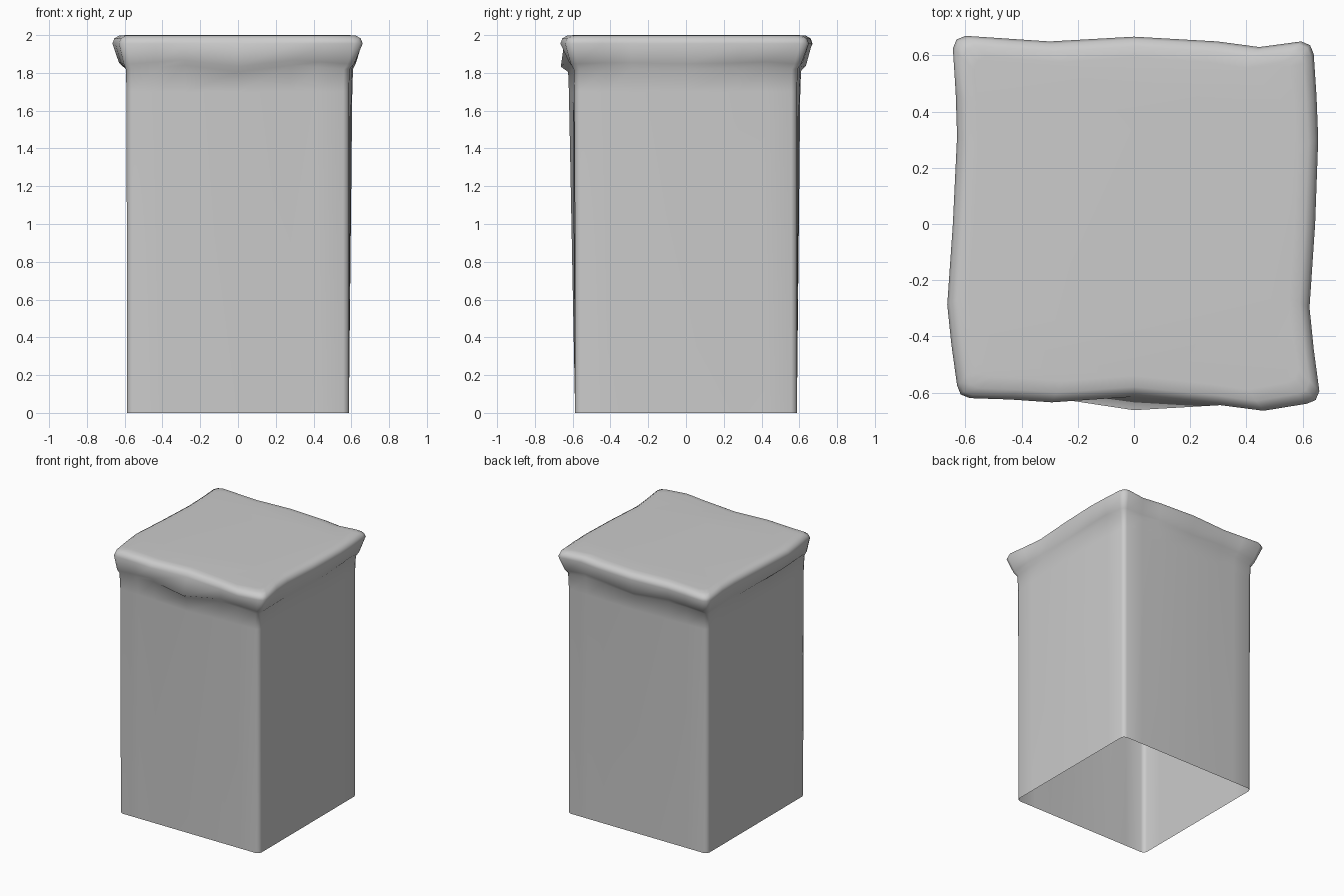
import bpy, bmesh
from mathutils import Vector

if "Cube" in bpy.data.objects:
    bpy.data.objects.remove(bpy.data.objects["Cube"])

# Per side, counter-clockwise from the front: worn outlines at seven stations
STATIONS = (-1, -0.75, -0.5, 0, 0.5, 0.75, 1)
NORMALS = [Vector((0, -1, 0)), Vector((1, 0, 0)), Vector((0, 1, 0)), Vector((-1, 0, 0))]
RIM = [(.62, .625, .635, .615, .645, .665, .64),
       (.66, .64, .625, .645, .656, .65, .64),
       (.65, .63, .65, .667, .65, .66, .67),
       (.645, .635, .63, .645, .665, .65, .63)]
LIP = [(.61, .61, .62, .663, .62, .62, .61),
       (.615, .62, .615, .62, .625, .62, .61),
       (.61, .60, .62, .635, .62, .625, .62),
       (.61, .605, .605, .62, .63, .62, .605)]
LIP_Z = [(1.82, 1.83, 1.84, 1.805, 1.84, 1.83, 1.82),
         (1.82, 1.825, 1.825, 1.82, 1.825, 1.83, 1.82),
         (1.82, 1.83, 1.83, 1.81, 1.835, 1.83, 1.82),
         (1.82, 1.82, 1.83, 1.82, 1.825, 1.825, 1.82)]
NECK = [(.59, .595, .60, .62, .60, .595, .59),
        (.587, .592, .60, .605, .60, .592, .587),
        (.587, .592, .60, .605, .60, .592, .587),
        (.59, .59, .59, .59, .59, .59, .59)]
BASE = [(.587,) * 7] * 4


def ring(bm, table, z, radius, inset=0.0):
    """Closed loop of vertices round a wavy square with rounded corners."""
    verts = []
    for s, n in enumerate(NORMALS):
        d = Vector((-n.y, n.x, 0))
        before, after = table[s - 1][-1] - inset, table[(s + 1) % 4][0] - inset
        for i, t in enumerate(STATIONS):
            reach = (before if t < 0 else after) - radius
            height = z[s][i] if isinstance(z, list) else z
            verts.append(bm.verts.new(n * (table[s][i] - inset) + d * t * reach
                                      + Vector((0, 0, height))))
        # middle of the rounded corner
        corner = n * (table[s][-1] - inset - 0.29 * radius) + d * (after - 0.29 * radius)
        verts.append(bm.verts.new(corner + Vector((0, 0, height))))
    return verts


bm = bmesh.new()
lip_low = [[z + 0.028 for z in row] for row in LIP_Z]

# Open-bottomed shaft, flared lip, rounded rim and flat top
rings = [ring(bm, BASE, 0, .03),
         ring(bm, NECK, 1.70, .03),
         ring(bm, NECK, LIP_Z, .03, -.004),
         ring(bm, LIP, lip_low, .035),
         ring(bm, RIM, 1.955, .045),
         ring(bm, RIM, 1.982, .045, .010),
         ring(bm, RIM, 1.997, .045, .035),
         ring(bm, RIM, 2.0, .045, .075)]
for a, b in zip(rings, rings[1:]):
    for i in range(len(a)):
        j = (i + 1) % len(a)
        bm.faces.new((a[i], a[j], b[j], b[i]))
bm.faces.new(rings[-1])

mesh = bpy.data.meshes.new("capped_pillar")
bm.to_mesh(mesh)
bm.free()
mesh.shade_smooth()
pillar = bpy.data.objects.new("capped_pillar", mesh)
bpy.context.collection.objects.link(pillar)
